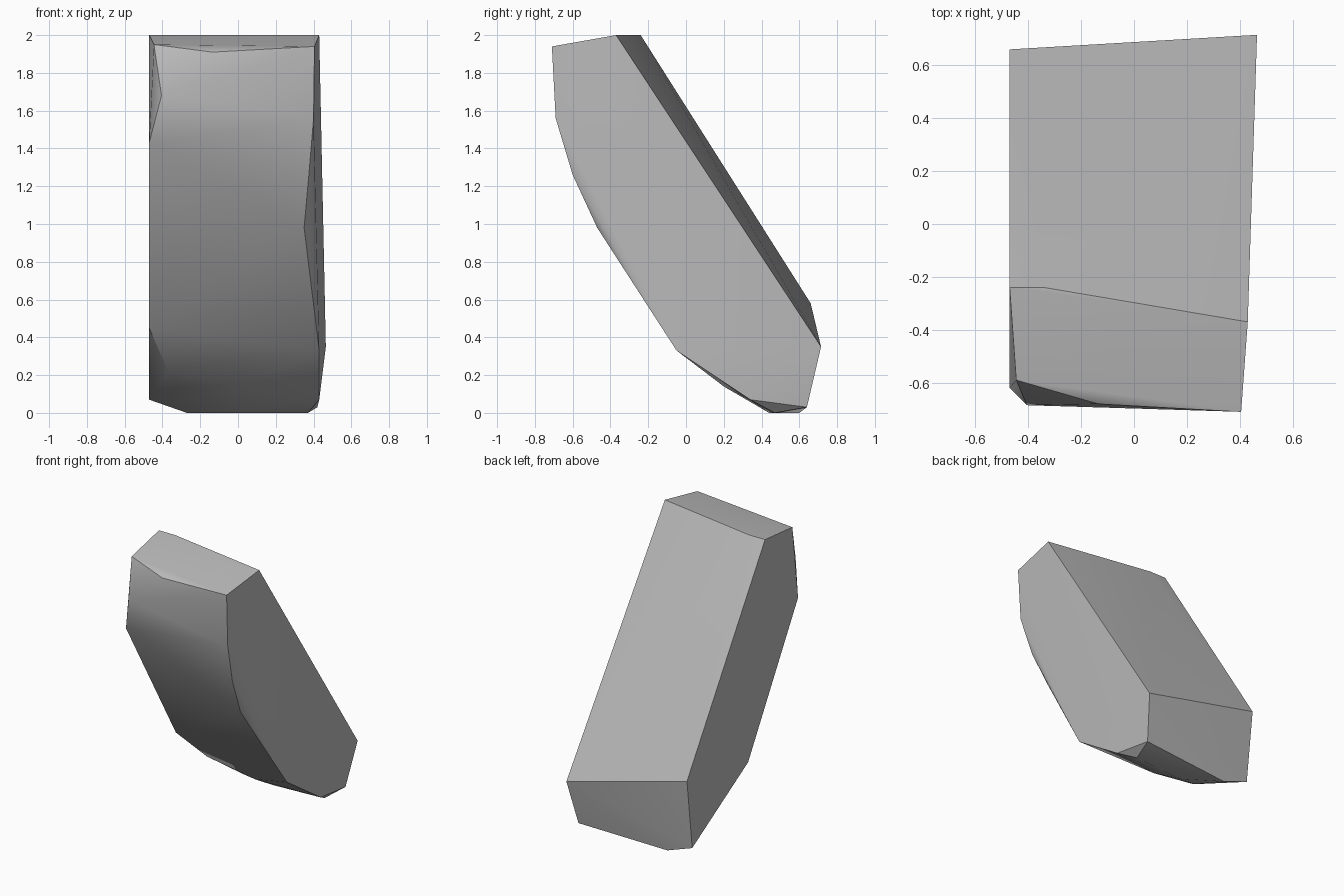
import bpy, bmesh, math

cube = bpy.data.objects.get("Cube")
if cube:
    bpy.data.objects.remove(cube, do_unlink=True)

grey = bpy.data.materials.new("stone_grey")
grey.use_nodes = True
color = (0.5, 0.5, 0.5, 1)
grey.diffuse_color = color
grey.node_tree.nodes["Principled BSDF"].inputs["Base Color"].default_value = color

# Corner points of the leaning stone, grouped by side
left_side = [(.43, -.37, 2), (.405, -.71, 1.94), (.40, -.69, 1.56), (.375, -.6, 1.26),
             (.35, -.47, .98), (.43, -.05, .33), (.43, .34, .07), (.42, .64, .03),
             (.465, .715, .35)]
right_side = [(-.47, -.24, 2), (-.445, -.59, 1.95), (-.405, -.685, 1.68),
              (-.47, -.62, 1.43), (-.47, -.045, .45), (-.47, .6, .07), (-.47, .66, .58)]
top_edge = [(-.34, -.24, 2), (-.135, -.68, 1.91)]
underside = [(-.37, .17, .22), (0, .2, .14), (-.22, .35, .07), (-.03, .44, 0),
             (.37, .47, 0), (-.27, .6, 0)]

# Wrap the corners in a convex faceted shell
bm = bmesh.new()
for p in left_side + right_side + top_edge + underside:
    bm.verts.new(p)
hull = bmesh.ops.convex_hull(bm, input=bm.verts)
loose = [v for v in bm.verts if not v.link_faces]
bmesh.ops.delete(bm, geom=loose, context='VERTS')
bmesh.ops.recalc_face_normals(bm, faces=bm.faces)
mesh = bpy.data.meshes.new("stone_slab")
bm.to_mesh(mesh)
bm.free()
mesh.materials.append(grey)

stone = bpy.data.objects.new("stone_slab", mesh)
bpy.context.collection.objects.link(stone)
bpy.context.view_layer.objects.active = stone
stone.select_set(True)
bpy.ops.object.shade_smooth_by_angle(angle=math.radians(30))
